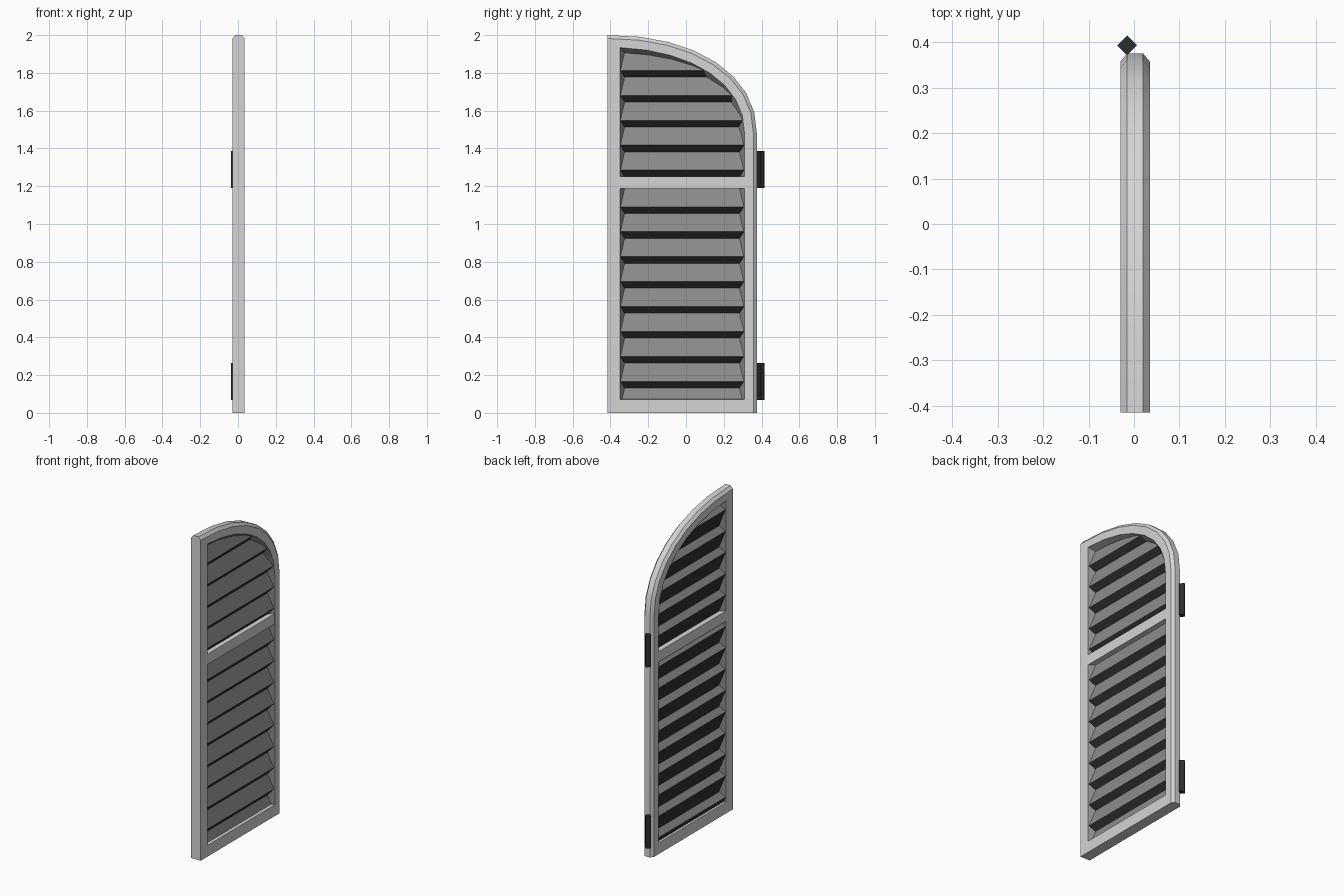
import bpy, bmesh, math
from mathutils import Vector, Matrix

cube = bpy.data.objects.get("Cube")
if cube:
    bpy.data.objects.remove(cube, do_unlink=True)


def material(name, value):
    mat = bpy.data.materials.new(name)
    mat.use_nodes = True
    colour = (value, value, value, 1)
    mat.diffuse_color = colour
    mat.node_tree.nodes["Principled BSDF"].inputs["Base Color"].default_value = colour
    return mat


FRAME_GREY = material("light grey paint", 0.66)
SLAT_GREY = material("mid grey paint", 0.26)
SLAT_DARK = material("dark slat underside", 0.03)
HINGE_BLACK = material("black iron", 0.027)


def finish(bm, name, *mats):
    mesh = bpy.data.meshes.new(name)
    bm.to_mesh(mesh)
    bm.free()
    for mat in mats:
        mesh.materials.append(mat)
    obj = bpy.data.objects.new(name, mesh)
    bpy.context.collection.objects.link(obj)
    return obj


def box(name, size, centre, mat, turn=0):
    bm = bmesh.new()
    bmesh.ops.create_cube(bm, size=1)
    bm.transform(Matrix.Translation(centre) @ Matrix.Rotation(turn, 4, "Z")
                 @ Matrix.Diagonal((*size, 1)))
    return finish(bm, name, mat)


LEFT, SPRING = -0.415, 1.48
SEGMENTS = 8
FULLNESS = 2.15


def outline(x, inset, side, base):
    """Quarter-arched panel outline, inset from the outer edge."""
    a, b = 0.79 - inset, 0.52 - inset
    end = math.acos((side / a) ** (FULLNESS / 2))
    power = 2 / FULLNESS
    points = [(x, LEFT + side, base), (x, LEFT + a, base)]
    for i in range(SEGMENTS + 1):
        t = end * i / SEGMENTS
        points.append((x, LEFT + a * max(math.cos(t), 0) ** power,
                       SPRING + b * math.sin(t) ** power))
    return [Vector(p) for p in points]


# Frame: chamfered outer edge, ridged inner edge
rings = [
    outline(0.035, 0.018, 0, 0),
    outline(0.02, 0, 0, 0),
    outline(-0.015, 0, 0, 0),
    outline(-0.03, 0.018, 0, 0),
    outline(-0.03, 0.065, 0.065, 0.07),
    outline(0.002, 0.092, 0.09, 0.078),
    outline(0.035, 0.065, 0.065, 0.07),
]
bm = bmesh.new()
loops = [[bm.verts.new(p) for p in ring] for ring in rings]
for k, ring in enumerate(loops):
    following = loops[(k + 1) % len(loops)]
    for i in range(len(ring)):
        j = (i + 1) % len(ring)
        face = bm.faces.new((ring[i], ring[j], following[j], following[i]))
        # Ridge faces share the slat paint, except along the sill
        face.material_index = int(k in (4, 5) and i > 0)
bmesh.ops.remove_doubles(bm, verts=bm.verts, dist=0.0001)
bmesh.ops.recalc_face_normals(bm, faces=bm.faces)
frame = finish(bm, "frame", FRAME_GREY, SLAT_GREY)
bpy.ops.object.select_all(action="DESELECT")
frame.select_set(True)
bpy.context.view_layer.objects.active = frame
bpy.ops.object.shade_smooth_by_angle(angle=math.radians(20))

# Middle rail
box("middle_rail", (0.064, 0.67, 0.064), (0.0025, -0.02, 1.22), FRAME_GREY)

# Slats: slanted bars trimmed to the arched opening
SECTION = [(0.031, 0.035), (0.003, 0), (-0.027, 0.1), (0.001, 0.135)]
PITCH = 0.132


def slats(name, first, count):
    bm = bmesh.new()
    for n in range(count):
        z = first + n * PITCH
        ends = [[bm.verts.new((sx, y, z + sz)) for sx, sz in SECTION]
                for y in (-0.5, 0.5)]
        for end in ends:
            bm.faces.new(end)
        for i in range(4):
            j = (i + 1) % 4
            bm.faces.new((ends[0][i], ends[0][j], ends[1][j], ends[1][i]))
    edge = outline(0, 0.058, 0.058, 0.06)
    for i, p in enumerate(edge):
        along = edge[(i + 1) % len(edge)] - p
        outward = Vector((0, along.z, -along.y)).normalized()
        bmesh.ops.bisect_plane(bm, geom=bm.verts[:] + bm.edges[:] + bm.faces[:],
                               plane_co=p, plane_no=outward, clear_outer=True)
    bmesh.ops.holes_fill(bm, edges=[e for e in bm.edges if e.is_boundary])
    bmesh.ops.recalc_face_normals(bm, faces=bm.faces)
    # Undersides and lower edges are dark
    for face in bm.faces:
        face.material_index = int(face.normal.z < -0.05)
    return finish(bm, name, SLAT_GREY, SLAT_DARK)


slats("lower_slats", 0, 9)
slats("upper_slats", 1.25, 6)

# Hinge barrels: square bars turned on edge
for name, z in (("lower_hinge", 0.167), ("upper_hinge", 1.288)):
    box(name, (0.031, 0.031, 0.195), (-0.015, 0.393, z), HINGE_BLACK, math.pi / 4)
